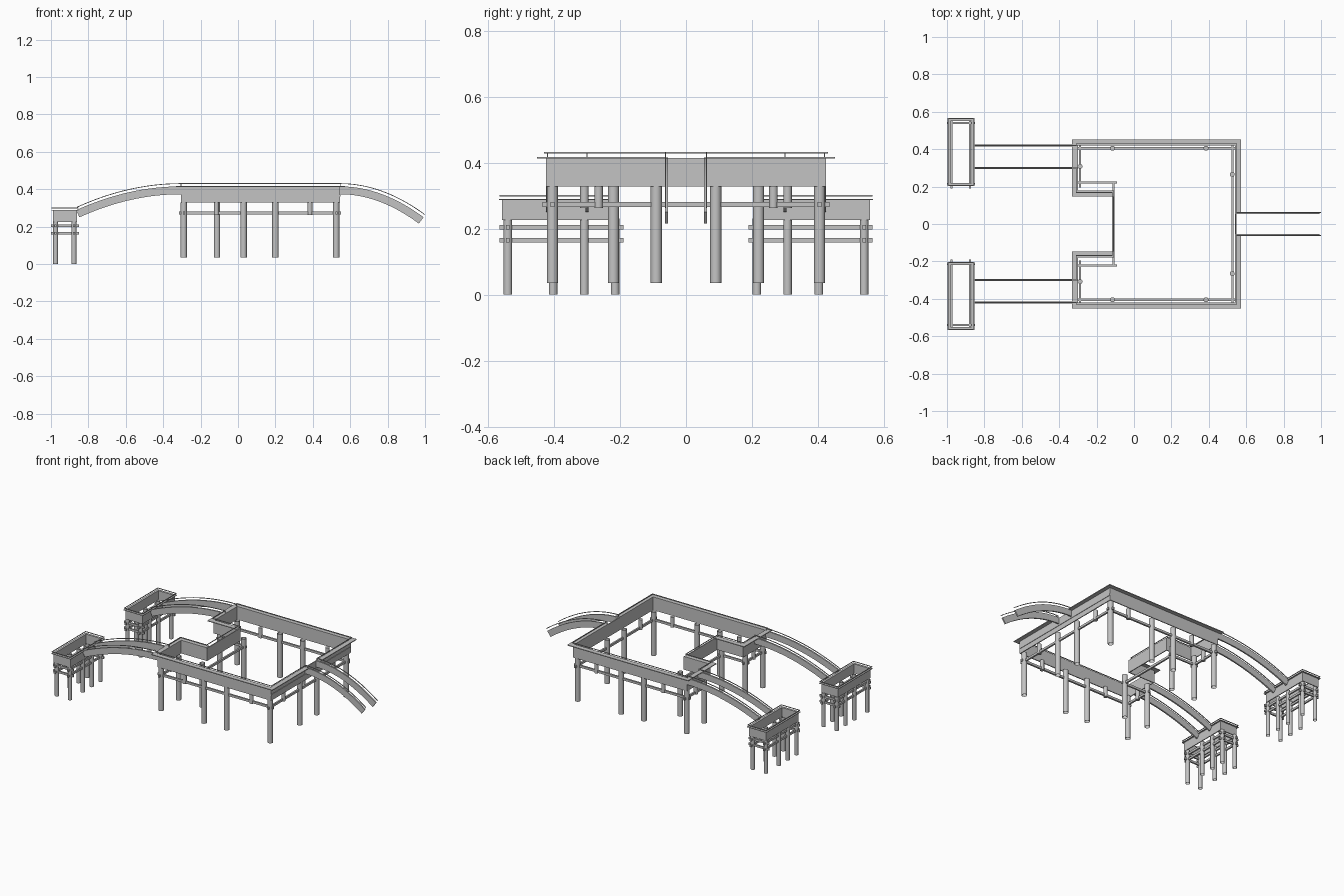
import bpy
import bmesh
import math
from mathutils import Vector

old = bpy.data.objects.get("Cube")
if old:
    bpy.data.objects.remove(old, do_unlink=True)

grey = bpy.data.materials.new("plain_grey")
grey.use_nodes = True
COLOUR = (0.55, 0.55, 0.55, 1)
grey.diffuse_color = COLOUR
grey.node_tree.nodes["Principled BSDF"].inputs["Base Color"].default_value = COLOUR


def finish(name, bm, smooth=False):
    bmesh.ops.recalc_face_normals(bm, faces=bm.faces)
    for f in bm.faces:
        f.smooth = smooth and len(f.verts) == 4
    mesh = bpy.data.meshes.new(name)
    bm.to_mesh(mesh)
    bm.free()
    mesh.materials.append(grey)
    obj = bpy.data.objects.new(name, mesh)
    bpy.context.collection.objects.link(obj)
    return obj


def box(name, x, y, z):
    bm = bmesh.new()
    bmesh.ops.create_cube(bm, size=1)
    for v in bm.verts:
        for i, (lo, hi) in enumerate((x, y, z)):
            v.co[i] = lo if v.co[i] < 0 else hi
    return finish(name, bm)


def post(name, x, y, radius, z0, z1, capped=False):
    bm = bmesh.new()
    bmesh.ops.create_cone(bm, cap_ends=capped, segments=20, radius1=radius,
                          radius2=radius, depth=z1 - z0)
    bmesh.ops.translate(bm, verts=bm.verts, vec=(x, y, (z0 + z1) / 2))
    return finish(name, bm, True)


def sweep(name, path, inner, outer, z0, z1, closed=False):
    """Rectangular section along a right-angled plan path, mitred at corners."""
    pts = [Vector(p) for p in path]
    n = len(pts)
    bm = bmesh.new()
    rings = []
    for i, p in enumerate(pts):
        normals = []
        for a, b in ((i - 1, i), (i, i + 1)):
            if closed or (a >= 0 and b < n):
                d = (pts[b % n] - pts[a % n]).normalized()
                normals.append(Vector((d.y, -d.x)))
        out = normals[0]
        if len(normals) == 2 and normals[0].dot(normals[1]) < 0.9:
            out = normals[0] + normals[1]
        rings.append([bm.verts.new((*(p + out * o), z)) for o, z in
                      ((inner, z0), (outer, z0), (outer, z1), (inner, z1))])
    for i in range(n if closed else n - 1):
        a, b = rings[i], rings[(i + 1) % n]
        for k in range(4):
            m = (k + 1) % 4
            bm.faces.new((a[k], b[k], b[m], a[m]))
    if not closed:
        bm.faces.new(rings[0])
        bm.faces.new(rings[-1])
    return finish(name, bm)


def arch(name, x0, span, drop, y, width, low, high):
    """Band following a parabola; low and high are offsets along its normal."""
    bm = bmesh.new()
    rings = []
    steps = 24
    for i in range(steps + 1):
        t = i / steps
        centre = Vector((x0 + span * t, 0, 0.415 - drop * t * t))
        slope = -2 * drop * t / span
        normal = Vector((-slope, 0, 1)).normalized()
        ring = []
        for dy, off in ((-1, low), (1, low), (1, high), (-1, high)):
            p = centre + normal * off
            ring.append(bm.verts.new((p.x, y + dy * width / 2, p.z)))
        rings.append(ring)
    for a, b in zip(rings, rings[1:]):
        for k in range(4):
            m = (k + 1) % 4
            bm.faces.new((a[k], b[k], b[m], a[m]))
    bm.faces.new(rings[0])
    bm.faces.new(rings[-1])
    return finish(name, bm)


def flip(path):
    return [(x, -y) for x, y in reversed(path)]


# Main platform: notched wall, flat lip and thin rail
XR, XL, XN = 0.545, -0.305, -0.112
YO, YN = 0.425, 0.173
half = [(XR, YO), (XL, YO), (XL, YN), (XN, YN)]
sweep("platform_wall", half + flip(half), -0.006, 0, 0.328, 0.414, True)
box("end_wall_trim", (XR, XR + 0.003), (-YO, YO), (0.36, 0.37))
lip = [(XR, 0.06)] + half
rail_a = [(XR, 0.06), (XR, YO), (XL, YO), (XL, 0.42)]
rail_b = [(XL, 0.3), (XL, YN), (XN, YN), (XN, 0.0)]
for side, turn in (("left", list), ("right", flip)):
    sweep(side + "_platform_lip", turn(lip), -0.006, 0.026, 0.412, 0.417)
    sweep(side + "_outer_rail", turn(rail_a), 0.002, 0.006, 0.428, 0.432)
    sweep(side + "_notch_rail", turn(rail_b), 0.002, 0.006, 0.428, 0.432)

# Platform columns, short posts and tie beams
BZ = (0.266, 0.281)
for s in (-1, 1):
    for x, y in ((-0.29, 0.405), (0.03, 0.405), (0.2, 0.405), (0.525, 0.405),
                 (0.525, 0.09), (-0.29, 0.22), (-0.112, 0.22)):
        post("platform_column", x, s * y, 0.017, 0.035, 0.33)
    for x, y in ((-0.115, 0.405), (0.385, 0.405), (0.525, 0.265), (-0.288, 0.308)):
        post("short_post", x, s * y, 0.013, 0.262, 0.33, True)
    box("long_tie_beam", (-0.315, 0.55), (s * 0.405 - 0.006, s * 0.405 + 0.006), BZ)
    box("notch_side_beam", (-0.315, -0.09), (s * 0.222 - 0.005, s * 0.222 + 0.005), BZ)
    box("side_tie_beam", (-0.294, -0.283), sorted((s * 0.195, s * 0.435)), BZ)
box("end_tie_beam", (0.52, 0.531), (-0.435, 0.435), BZ)
box("notch_tie_beam", (-0.115, -0.104), (-0.225, 0.225), BZ)

# Corner towers: open box, lip, rail, legs and cross beams
TX0, TX1, TY0, TY1 = -0.988, -0.862, 0.212, 0.558
for s in (-1, 1):
    ya, yb = sorted((s * TY0, s * TY1))
    plan = [(TX1, ya), (TX1, yb), (TX0, yb), (TX0, ya)]
    sweep("tower_wall", plan, -0.006, 0, 0.226, 0.288, True)
    sweep("tower_lip", plan, -0.006, 0.009, 0.286, 0.29, True)
    sweep("tower_rail", plan, 0.004, 0.008, 0.298, 0.302, True)
    for x in (-0.975, -0.877):
        for y in (0.54, 0.403, 0.308, 0.215):
            post("tower_leg", x, s * y, 0.013, 0, 0.23)
        for z in (0.165, 0.204):
            box("tower_long_beam", (x - 0.005, x + 0.005),
                sorted((s * 0.19, s * 0.566)), (z - 0.007, z + 0.007))
    for y in (0.54, 0.215):
        for z in (0.165, 0.204):
            box("tower_cross_beam", (-1.0, -0.85),
                (s * y - 0.005, s * y + 0.005), (z - 0.007, z + 0.007))

    # Arched bridges from the platform to the towers
    for y in (0.42, 0.3):
        arch("tower_bridge_beam", XL, -0.56, 0.127, s * y, 0.01, -0.042, 0)
        arch("tower_bridge_rail", XL, -0.55, 0.125, s * y, 0.004, 0.013, 0.017)
        box("bridge_rail_post", (XL - 0.002, XL + 0.002),
            (s * y - 0.002, s * y + 0.002), (0.41, 0.432))

    # Sloping bridge at the far end
    arch("end_bridge_beam", XR, 0.447, 0.165, s * 0.059, 0.009, -0.042, 0)
    arch("end_bridge_rail", XR, 0.445, 0.163, s * 0.062, 0.004, 0.013, 0.017)
    box("end_rail_post", (XR, XR + 0.004),
        (s * 0.062 - 0.002, s * 0.062 + 0.002), (0.41, 0.432))
